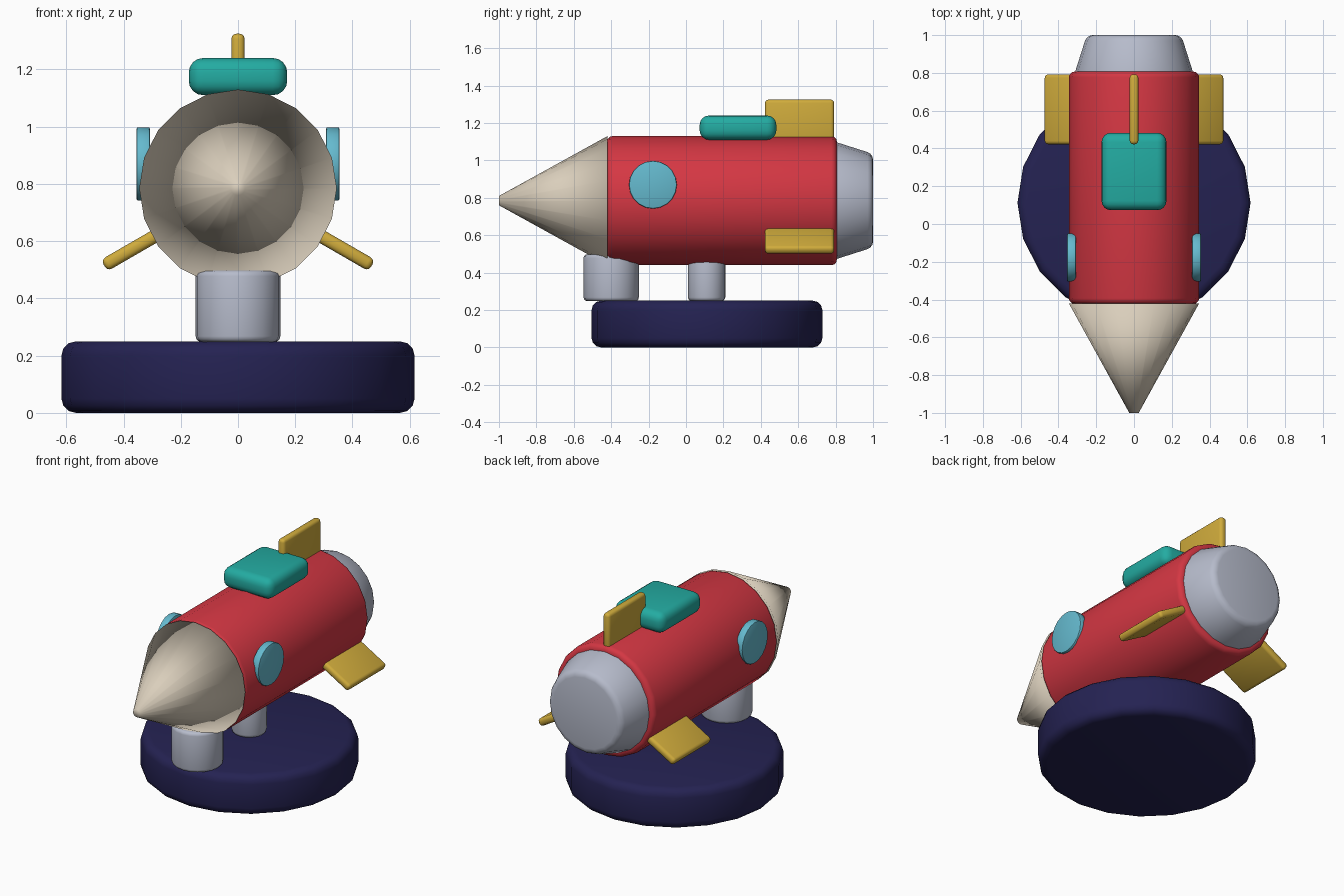
import bpy, math
from mathutils import Matrix

if "Cube" in bpy.data.objects:
    bpy.data.objects.remove(bpy.data.objects["Cube"])

ZC = 0.785   # height of the rocket's axis


def material(name, rgb):
    m = bpy.data.materials.new(name)
    m.diffuse_color = (*rgb, 1)
    m.use_nodes = True
    m.node_tree.nodes["Principled BSDF"].inputs["Base Color"].default_value = m.diffuse_color
    return m


RED = material("red", (0.66, 0.038, 0.056))
NAVY = material("navy", (0.018, 0.016, 0.085))
GREY = material("light grey", (0.47, 0.50, 0.60))
CREAM = material("cream", (0.70, 0.62, 0.50))
GOLD = material("gold", (0.63, 0.41, 0.045))
TEAL = material("teal", (0.017, 0.41, 0.36))
GLASS = material("window blue", (0.13, 0.49, 0.62))


def finish(name, mat, bevel=0.0, segments=3, sharp=True):
    ob = bpy.context.object
    ob.name = name
    ob.data.materials.append(mat)
    if bevel:
        mod = ob.modifiers.new("Bevel", "BEVEL")
        mod.width, mod.segments = bevel, segments
        mod.limit_method, mod.angle_limit = "ANGLE", math.radians(40)
        bpy.ops.object.modifier_apply(modifier=mod.name)
    if sharp:
        bpy.ops.object.shade_smooth_by_angle(angle=math.radians(35))
    else:
        bpy.ops.object.shade_smooth()
    return ob


def cone(name, mat, r1, r2, depth, loc, rot=(0, 0, 0), **kw):
    bpy.ops.mesh.primitive_cone_add(vertices=20, radius1=r1, radius2=r2,
                                    depth=depth, location=loc, rotation=rot)
    return finish(name, mat, **kw)


def box(name, mat, size, loc, **kw):
    bpy.ops.mesh.primitive_cube_add(size=1, location=loc)
    bpy.context.object.scale = size
    bpy.ops.object.transform_apply(location=True, rotation=True, scale=True)
    return finish(name, mat, **kw)


FORWARD = (math.pi / 2, 0, 0)    # local +z points to -y
BACKWARD = (-math.pi / 2, 0, 0)  # local +z points to +y

# Display base and its two support posts
cone("base", NAVY, 0.617, 0.617, 0.25, (0, 0.112, 0.125), bevel=0.05)
cone("front_post", GREY, 0.148, 0.148, 0.25, (0, -0.40, 0.373), bevel=0.02)
cone("rear_post", GREY, 0.1, 0.1, 0.26, (0, 0.11, 0.378), bevel=0.02)

# Fuselage, fully smooth nose and tapered engine
cone("fuselage", RED, 0.345, 0.345, 1.23, (0, 0.192, ZC), FORWARD, bevel=0.03)
cone("nose", CREAM, 0.345, 0.025, 0.58, (0, -0.71, ZC), FORWARD, sharp=False)
cone("engine", GREY, 0.32, 0.25, 0.22, (0, 0.89, ZC), BACKWARD, bevel=0.03)

# Round side windows
for side, label in ((1, "right"), (-1, "left")):
    cone(f"{label}_window", GLASS, 0.128, 0.128, 0.047,
         (side * 0.331, -0.177, 0.87), (0, side * math.pi / 2, 0),
         bevel=0.006, segments=2)

# Cockpit pod on the back
box("top_pod", TEAL, (0.344, 0.41, 0.13), (0, 0.278, 1.175), bevel=0.05, segments=4)

# Three fins spread evenly around the axis
for i, label in enumerate(("top", "right", "left")):
    fin = box(f"{label}_fin", GOLD, (0.046, 0.37, 0.25), (0, 0.607, 0.415), bevel=0.018)
    fin.matrix_world = (Matrix.Translation((0, 0, ZC))
                        @ Matrix.Rotation(i * math.tau / 3, 4, "Y"))
